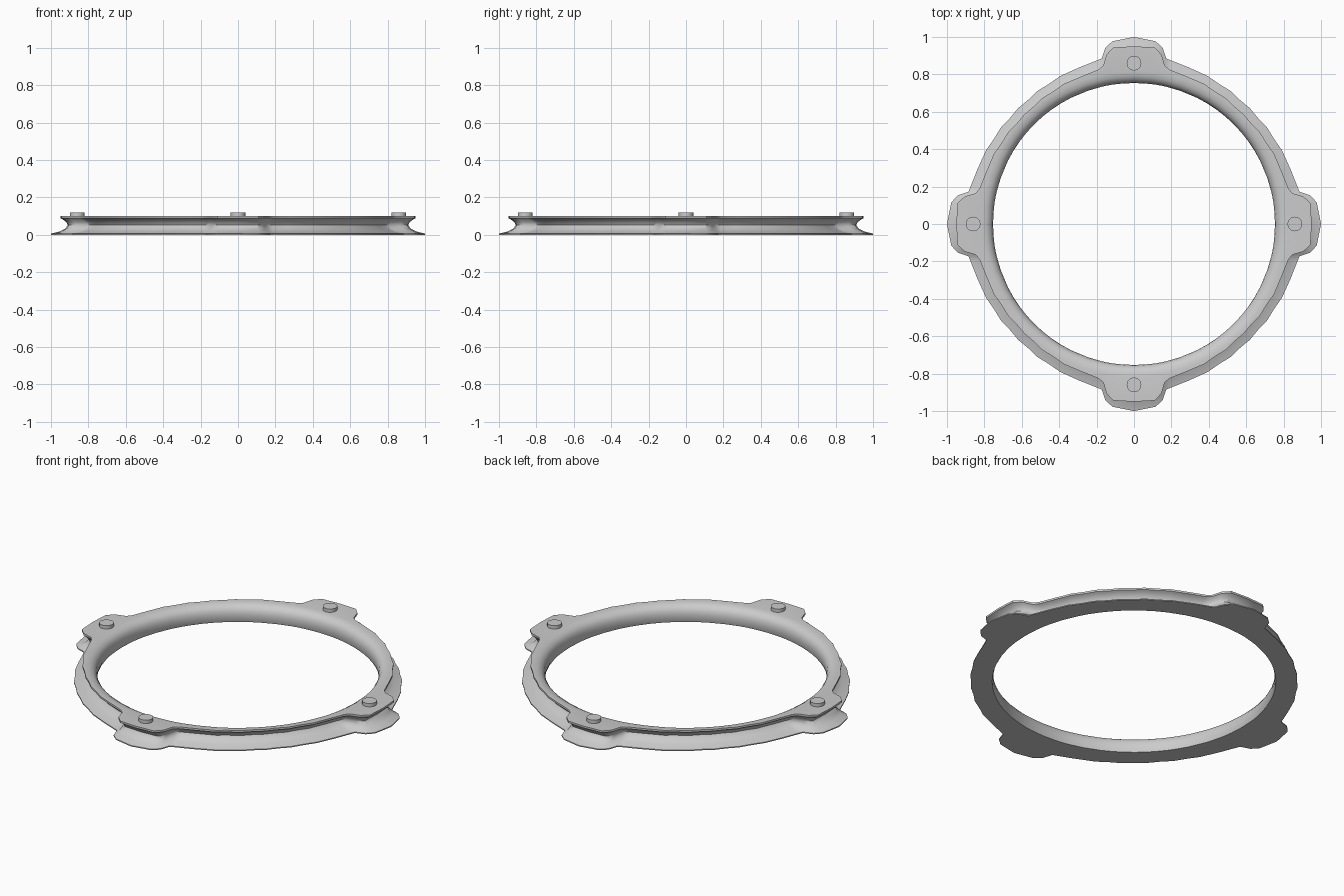
import bpy, bmesh
from math import radians, cos, sin

if "Cube" in bpy.data.objects:
    bpy.data.objects.remove(bpy.data.objects["Cube"])

# Half-quadrant outline: angle, flange radius, top plate radius
OUTLINE = [(0, 1.0, .95), (6.7, .984, .95), (9.2, .955, .918), (11, .902, .862),
           (13, .896, .847), (19, .887, .838), (26.5, .884, .838), (31.3, .876, .830),
           (36, .879, .833), (40.5, .872, .826), (45, .876, .829)]

# Mirror about 45 degrees, then repeat in four quadrants
quadrant = OUTLINE + [(90 - a, b, t) for a, b, t in reversed(OUTLINE[1:-1])]
stations = [(a + 90 * q, b, t) for q in range(4) for a, b, t in quadrant]


def section(b, t):
    """Closed cross-section: flange, grooved outside, flat top, rounded inner wall."""
    w = t - .04
    return [(b, 0), (b, .006), (w + (b - w) * .5, .018), (w + .012, .034), (w, .052),
            (w + .008, .068), (t - .012, .083), (t, .089), (t, .1),
            (.815, .1), (.79, .096), (.77, .084), (.758, .066), (.754, .045),
            (.754, .02), (.76, 0)]


def finish(name, bm):
    bmesh.ops.recalc_face_normals(bm, faces=bm.faces)
    mesh = bpy.data.meshes.new(name)
    bm.to_mesh(mesh)
    bm.free()
    obj = bpy.data.objects.new(name, mesh)
    bpy.context.collection.objects.link(obj)
    bpy.ops.object.select_all(action='DESELECT')
    obj.select_set(True)
    bpy.context.view_layer.objects.active = obj
    bpy.ops.object.shade_smooth_by_angle(angle=radians(35))
    return obj


# Lugged ring lofted around z
bm = bmesh.new()
rings = []
for a, b, t in stations:
    c, s = cos(radians(a)), sin(radians(a))
    rings.append([bm.verts.new((r * c, r * s, z)) for r, z in section(b, t)])
for i, ring in enumerate(rings):
    nxt = rings[(i + 1) % len(rings)]
    for j in range(len(ring)):
        k = (j + 1) % len(ring)
        bm.faces.new((ring[j], nxt[j], nxt[k], ring[k]))
finish("lugged_ring", bm)

# Round pin on each lug
for i in range(4):
    bpy.ops.mesh.primitive_cylinder_add(
        vertices=24, radius=.039, depth=.03,
        location=(.86 * cos(radians(90 * i)), .86 * sin(radians(90 * i)), .105))
    pin = bpy.context.object
    pin.name = f"lug_pin_{i + 1}"
    bpy.ops.object.shade_smooth_by_angle(angle=radians(35))
